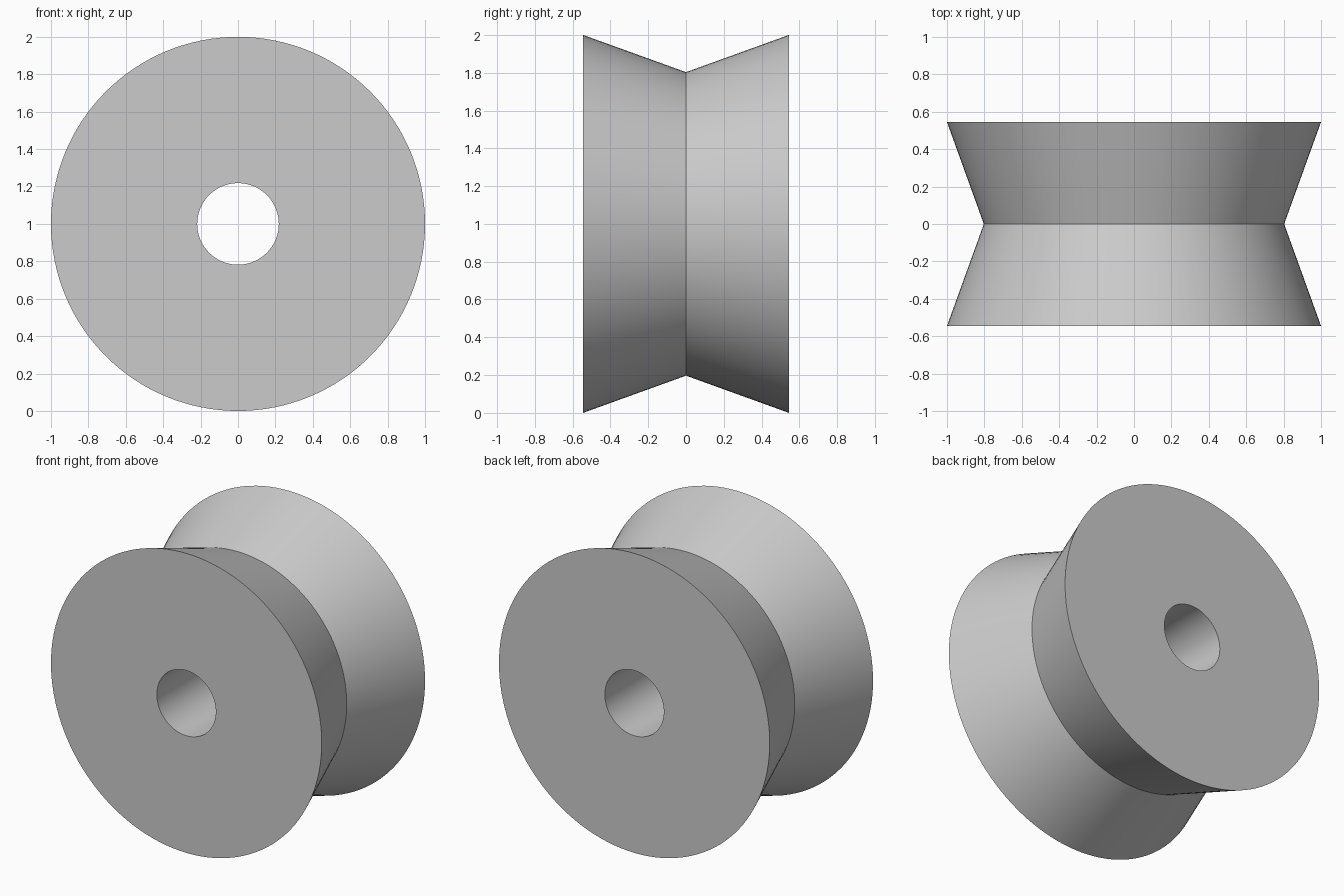
import bpy
import math
import bmesh
from mathutils import Matrix, Vector

cube = bpy.data.objects.get("Cube")
if cube:
    bpy.data.objects.remove(cube, do_unlink=True)

RIM, GROOVE, BORE, HALF_WIDTH = 1.0, 0.803, 0.218, 0.545
SEGMENTS = 128

# Plain grey material
grey = bpy.data.materials.new("plain_grey")
grey.use_nodes = True
colour = (0.6, 0.6, 0.6, 1)
grey.diffuse_color = colour
grey.node_tree.nodes["Principled BSDF"].inputs["Base Color"].default_value = colour

# Closed cross-section (radius, y): V groove outside, straight bore inside
profile = [(BORE, -HALF_WIDTH), (RIM, -HALF_WIDTH), (GROOVE, 0),
           (RIM, HALF_WIDTH), (BORE, HALF_WIDTH)]

# Revolve the section around the y axis
bm = bmesh.new()
verts = [bm.verts.new((r, y, 0)) for r, y in profile]
edges = [bm.edges.new((verts[i - 1], v)) for i, v in enumerate(verts)]
bmesh.ops.spin(bm, geom=verts + edges, cent=(0, 0, 0), axis=(0, 1, 0),
               angle=math.tau, steps=SEGMENTS)
bmesh.ops.remove_doubles(bm, verts=bm.verts, dist=0.0001)
bmesh.ops.recalc_face_normals(bm, faces=bm.faces)
bmesh.ops.transform(bm, matrix=Matrix.Translation(Vector((0, 0, RIM))), verts=bm.verts)
mesh = bpy.data.meshes.new("grooved_roller")
bm.to_mesh(mesh)
bm.free()
mesh.materials.append(grey)

# Roller with smooth walls and sharp rims
roller = bpy.data.objects.new("grooved_roller", mesh)
bpy.context.collection.objects.link(roller)
bpy.context.view_layer.objects.active = roller
roller.select_set(True)
bpy.ops.object.shade_smooth_by_angle(angle=math.radians(30))
